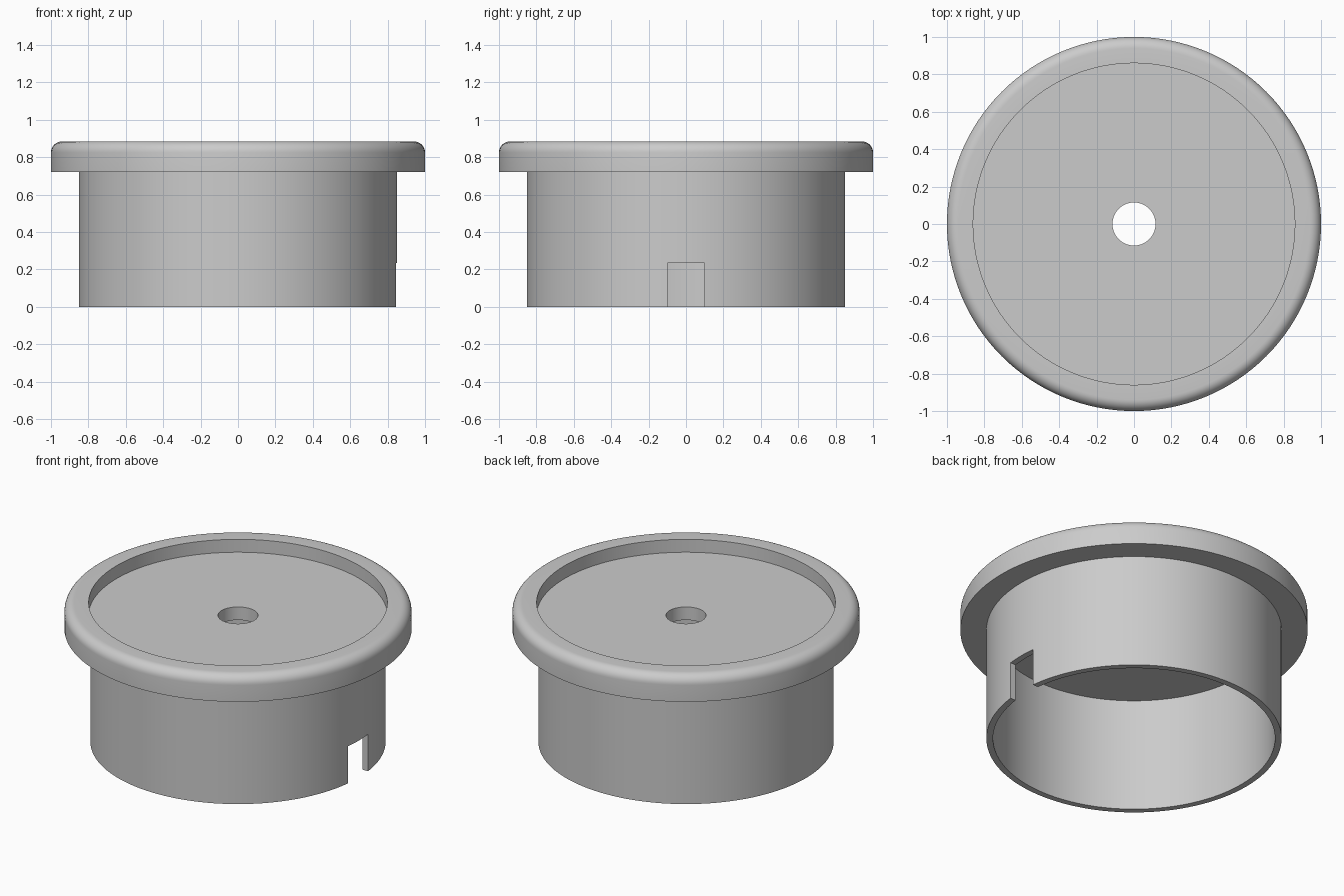
import bpy
import bmesh
from math import sin, cos, pi

SEGMENTS = 128

cube = bpy.data.objects.get("Cube")
if cube:
    bpy.data.objects.remove(cube, do_unlink=True)

grey = bpy.data.materials.new("plain grey")
grey.use_nodes = True
colour = (0.6, 0.6, 0.6, 1)
grey.diffuse_color = colour
grey.node_tree.nodes["Principled BSDF"].inputs["Base Color"].default_value = colour


def revolve(name, profile):
    """Turn a closed (radius, height) profile round the z axis."""
    bm = bmesh.new()
    rings = []
    for i in range(SEGMENTS):
        a = 2 * pi * i / SEGMENTS
        rings.append([bm.verts.new((r * cos(a), r * sin(a), z)) for r, z in profile])
    n = len(profile)
    for i, ring in enumerate(rings):
        nxt = rings[(i + 1) % SEGMENTS]
        for j in range(n):
            k = (j + 1) % n
            bm.faces.new((ring[j], nxt[j], nxt[k], ring[k]))
    bmesh.ops.recalc_face_normals(bm, faces=bm.faces)
    mesh = bpy.data.meshes.new(name)
    bm.to_mesh(mesh)
    bm.free()
    mesh.materials.append(grey)
    obj = bpy.data.objects.new(name, mesh)
    bpy.context.collection.objects.link(obj)
    return obj


# Main dimensions
top, floor, flange = 0.885, 0.803, 0.72
tube_out, tube_in, recess, hole = 0.85, 0.812, 0.86, 0.115
fillet = 0.06

# Rounded outer lip of the flange
lip = [(1 - fillet + fillet * cos(t * pi / 16), top - fillet + fillet * sin(t * pi / 16))
       for t in range(9)]

# Hollow tube, flange, recessed top and centre hole in one turned profile
cap = revolve("flanged_cap", [
    (tube_in, 0), (tube_out, 0), (tube_out, flange), (1, flange), *lip,
    (recess, top), (recess, floor), (hole, floor), (hole, flange), (tube_in, flange)])

# Notch through the lower edge of the tube on the +x side
bpy.ops.mesh.primitive_cube_add(size=1, location=(0.85, 0, 0.0675))
cutter = bpy.context.object
cutter.name = "notch_cutter"
cutter.scale = (0.3, 0.2, 0.335)
cutter.hide_render = True
cutter.data.materials.append(grey)

bpy.ops.object.select_all(action="DESELECT")
cap.select_set(True)
bpy.context.view_layer.objects.active = cap
notch = cap.modifiers.new("notch", "BOOLEAN")
notch.operation = "DIFFERENCE"
notch.solver = "EXACT"
notch.object = cutter
bpy.ops.object.modifier_apply(modifier=notch.name)
bpy.data.objects.remove(cutter, do_unlink=True)

bpy.ops.object.shade_smooth_by_angle(angle=pi / 6)
